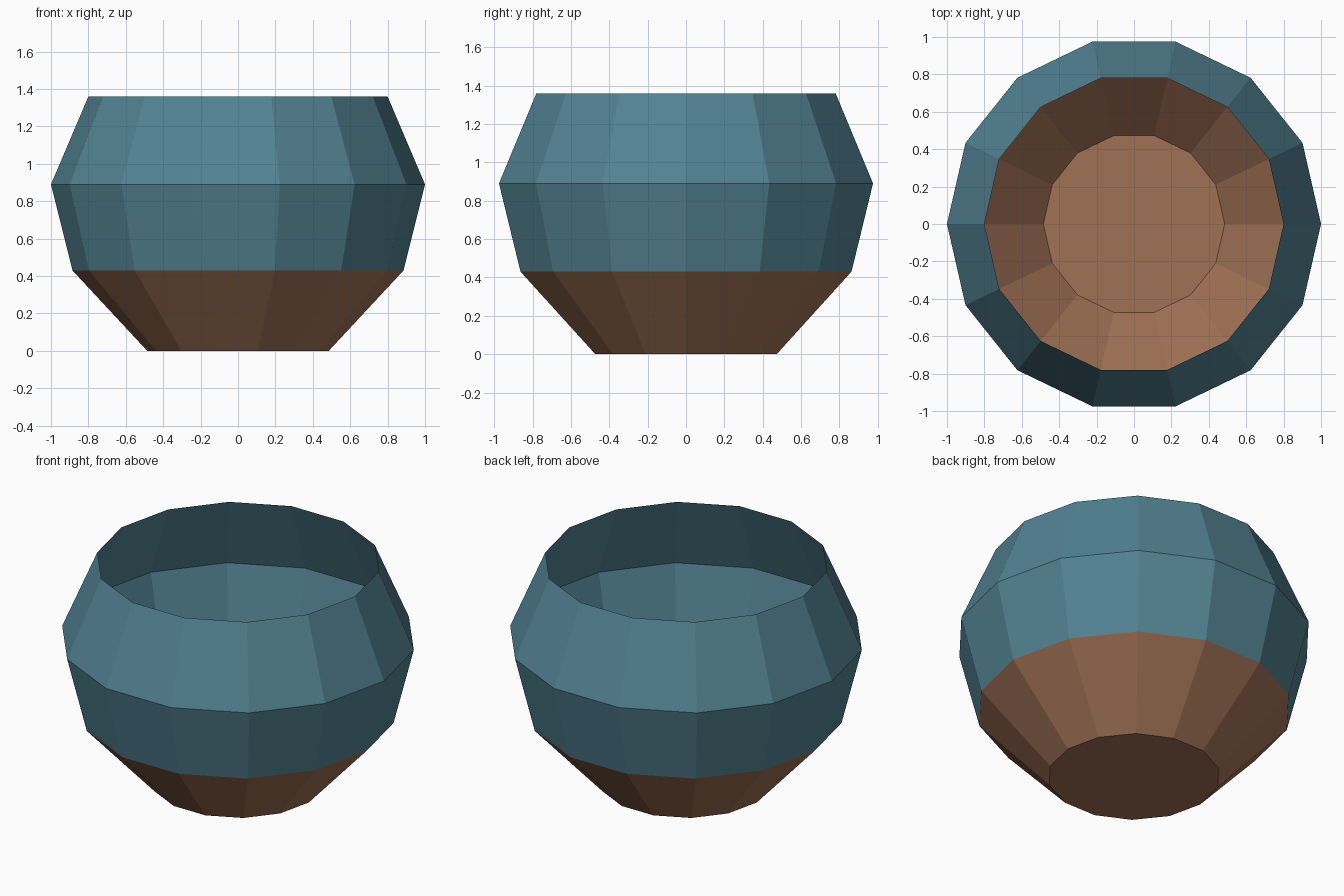
import bpy
import bmesh
from math import cos, sin, tau

cube = bpy.data.objects.get("Cube")
if cube:
    bpy.data.objects.remove(cube)


def make_material(name, rgb):
    mat = bpy.data.materials.new(name)
    mat.use_nodes = True
    colour = (*rgb, 1.0)
    mat.diffuse_color = colour
    mat.node_tree.nodes["Principled BSDF"].inputs["Base Color"].default_value = colour
    return mat


SIDES = 14
BAND_Z = 0.43
# Radius and height of each ring, from foot to open rim
PROFILE = [(0.485, 0.0), (0.885, BAND_Z), (1.0, 0.89), (0.8, 1.36)]

bm = bmesh.new()
rings = [
    [bm.verts.new((r * cos(tau * i / SIDES), r * sin(tau * i / SIDES), z))
     for i in range(SIDES)]
    for r, z in PROFILE
]

# Flat floor, then the thin wall
bm.faces.new(reversed(rings[0]))
for low, high in zip(rings, rings[1:]):
    for i in range(SIDES):
        j = (i + 1) % SIDES
        bm.faces.new((low[i], low[j], high[j], high[i]))

# Clay below the band, glaze above it
for face in bm.faces:
    face.material_index = int(face.calc_center_median().z > BAND_Z)

mesh = bpy.data.meshes.new("bowl")
bm.to_mesh(mesh)
bm.free()
mesh.materials.append(make_material("brown clay", (0.35, 0.165, 0.09)))
mesh.materials.append(make_material("teal glaze", (0.085, 0.225, 0.29)))
bowl = bpy.data.objects.new("bowl", mesh)
bpy.context.collection.objects.link(bowl)
